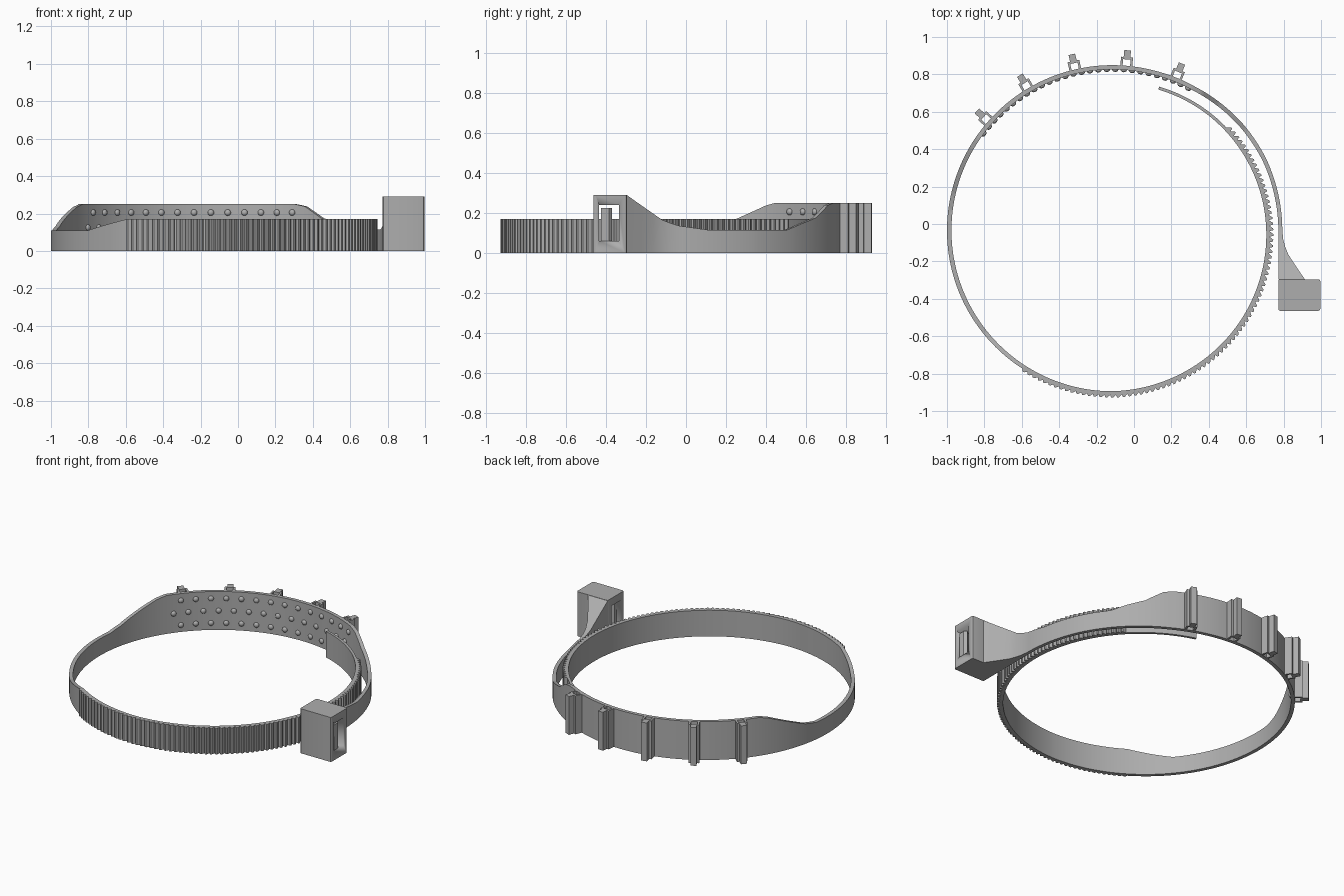
import bpy, bmesh, math
from mathutils import Matrix, Vector

if "Cube" in bpy.data.objects:
    bpy.data.objects.remove(bpy.data.objects["Cube"], do_unlink=True)

CX, CY = -0.115, -0.035          # centre of the loop
GREY = (0.42, 0.42, 0.42, 1)
mat = bpy.data.materials.new("plain grey plastic")
mat.use_nodes = True
mat.diffuse_color = GREY
mat.node_tree.nodes["Principled BSDF"].inputs["Base Color"].default_value = GREY


def finish(bm, name, angle=30):
    bmesh.ops.recalc_face_normals(bm, faces=bm.faces)
    mesh = bpy.data.meshes.new(name)
    bm.to_mesh(mesh)
    bm.free()
    mesh.materials.append(mat)
    ob = bpy.data.objects.new(name, mesh)
    bpy.context.collection.objects.link(ob)
    bpy.ops.object.select_all(action='DESELECT')
    ob.select_set(True)
    bpy.context.view_layer.objects.active = ob
    bpy.ops.object.shade_smooth_by_angle(angle=math.radians(angle))
    return ob


def interp(keys, t):
    """Piecewise linear value at t."""
    for (a, va), (b, vb) in zip(keys, keys[1:]):
        if t <= b:
            return va + (vb - va) * max(0, t - a) / (b - a)
    return keys[-1][1]


def polar(deg, r):
    a = math.radians(deg)
    return CX + r * math.cos(a), CY + r * math.sin(a)


def add_box(bm, lo, hi, matrix=Matrix()):
    lo, hi = Vector(lo), Vector(hi)
    m = matrix @ Matrix.Translation((lo + hi) / 2) @ Matrix.Diagonal((*(hi - lo), 1))
    return bmesh.ops.create_cube(bm, size=1, matrix=m)


def sweep(rings, name):
    """Solid strip from (inner xy, outer xy, top z) sections."""
    bm = bmesh.new()
    prev = None
    for p, q, z in rings:
        ring = [bm.verts.new(c) for c in ((*p, 0), (*q, 0), (*q, z), (*p, z))]
        if prev:
            for i in range(4):
                j = (i + 1) % 4
                bm.faces.new((prev[i], prev[j], ring[j], ring[i]))
        else:
            bm.faces.new(ring)
        prev = ring
    bm.faces.new(prev)
    return finish(bm, name)


# Band: spirals from the head round the back, left and front to the toothed tail
INNER = [(0, .887), (25, .885), (40, .878), (60, .864), (75, .861), (180, .861),
         (270, .859), (360, .822), (432, .7925)]
THICK = [(0, .021), (60, .023), (200, .024), (270, .02), (432, .016)]
TOP = [(0, .135), (9, .115), (37, .115), (43, .145), (50, .175), (57, .238), (61, .25),
       (146, .25), (150, .235), (167, .13), (173, .11), (219, .11), (237, .17), (432, .17)]
TOOTH = [(237, .012), (270, .014), (360, .02), (402, .018)]


def section(deg, extra=0):
    r = interp(INNER, deg)
    return polar(deg, r), polar(deg, r + interp(THICK, deg) + extra), interp(TOP, deg)


# Neck: widens and rises from the band to the head
NECK = [(-.298, .915, .29), (-.26, .889, .263), (-.22, .862, .235), (-.163, .825, .195),
        (-.12, .808, .165), (-.083, .798, .15)]
rings = [((.772, y), (x, y), z) for y, x, z in NECK]

rings += [section(d) for d in range(0, 237)]
TEETH = 82
START, END = 237, 402
pitch = (END - START) / TEETH
for i in range(TEETH):
    d = START + i * pitch
    rings += [section(d), section(d + .2 * pitch, interp(TOOTH, d)),
              section(d + .5 * pitch, interp(TOOTH, d))]
rings += [section(d) for d in range(END, 433)]
sweep(rings, "band")

# Grip bumps: three staggered rows on the inside of the back
bm = bmesh.new()
for z, shift in ((.205, 0), (.125, 3), (.045, 0)):
    for i in range(14):
        d = 62 + shift + 6 * i
        m = (Matrix.Translation((*polar(d, .861), z))
             @ Matrix.Rotation(math.radians(d), 4, 'Z') @ Matrix.Diagonal((.013, .017, .017, 1)))
        bmesh.ops.create_uvsphere(bm, u_segments=12, v_segments=8, radius=1, matrix=m)
finish(bm, "grip_bumps", 60)

# Clips: hollow square rail with a narrow rib, on the outside of the back
for i in range(5):
    d = 67.4 + 17.8 * i
    m = Matrix.Translation((CX, CY, 0)) @ Matrix.Rotation(math.radians(d), 4, 'Z')
    bm = bmesh.new()
    for s in (-1, 1):
        y0, y1 = sorted((s * .02, s * .032))
        add_box(bm, (.878, y0, 0), (.92, y1, .25), m)
    add_box(bm, (.918, -.032, 0), (.93, .032, .25), m)
    add_box(bm, (.928, -.018, 0), (.967, .018, .25), m)
    finish(bm, f"clip_{i + 1}")

# Head: rounded block with a slot through it
bm = bmesh.new()
add_box(bm, (.772, -.464, 0), (.996, -.296, .29))
upright = [e for e in bm.edges if abs(e.verts[0].co.z - e.verts[1].co.z) > .1]
bmesh.ops.bevel(bm, geom=upright, offset=.01, segments=3, affect='EDGES', profile=.5)
head = finish(bm, "head")
bm = bmesh.new()
add_box(bm, (.7, -.435, .06), (1.1, -.335, .24))
cutter = finish(bm, "slot_cutter")
cutter.hide_render = True
mod = head.modifiers.new("slot", 'BOOLEAN')
mod.operation, mod.object, mod.solver = 'DIFFERENCE', cutter, 'EXACT'
bpy.context.view_layer.objects.active = head
bpy.ops.object.modifier_apply(modifier=mod.name)
bpy.data.objects.remove(cutter, do_unlink=True)

# Pawl: tongue inside the slot with ratchet teeth
bm = bmesh.new()
outline = [(.80, -.425), (.99, -.425), (.99, -.385), (.975, -.37), (.95, -.39),
           (.945, -.37), (.92, -.39), (.915, -.37), (.89, -.39), (.80, -.405)]
base = bm.faces.new([bm.verts.new((x, y, .055)) for x, y in outline])
top = bmesh.ops.extrude_face_region(bm, geom=[base])["geom"]
bmesh.ops.translate(bm, vec=(0, 0, .17), verts=[v for v in top if isinstance(v, bmesh.types.BMVert)])
finish(bm, "pawl")
